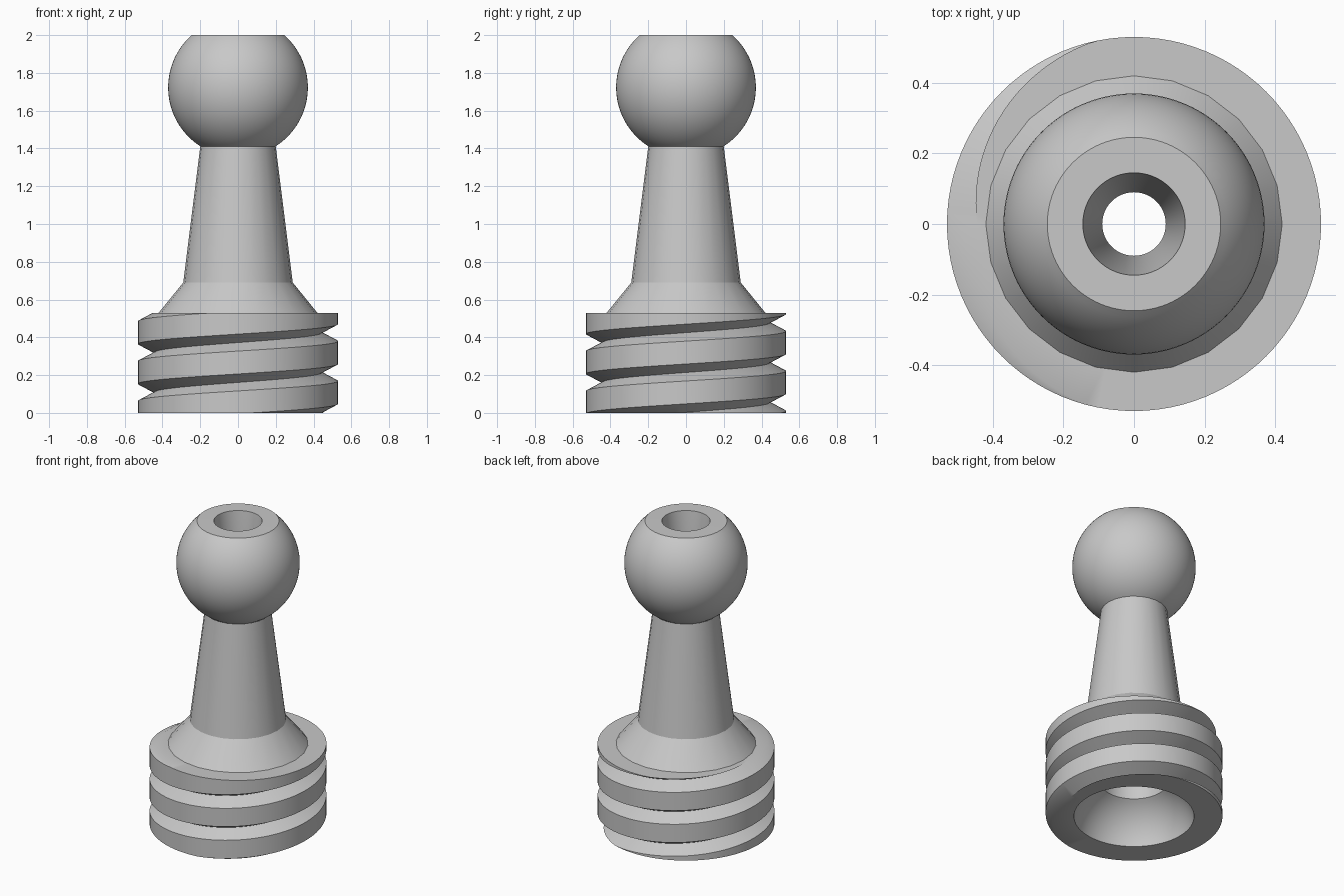
import bpy, bmesh, math

cube = bpy.data.objects.get("Cube")
if cube:
    bpy.data.objects.remove(cube, do_unlink=True)

grey = bpy.data.materials.new("light_grey")
grey.use_nodes = True
colour = (0.58, 0.58, 0.58, 1)
grey.diffuse_color = colour
grey.node_tree.nodes["Principled BSDF"].inputs["Base Color"].default_value = colour

BASE_TOP, CREST_R, ROOT_R = 0.53, 0.53, 0.445
PITCH, MOUTH, ROOT_Z = 0.211, 0.09, 0.425
BALL_R, BALL_Z = 0.37, 1.723
SOCKET_R, SOCKET_Z = 0.367, -0.07


def lathe(name, column, sides):
    """Spin column(turn), a list of (radius, height), around the z axis."""
    bm = bmesh.new()
    rings = []
    for s in range(sides + 1):
        a = 2 * math.pi * s / sides
        rings.append([bm.verts.new((r * math.cos(a), r * math.sin(a), z))
                      for r, z in column(s / sides)])
    for left, right in zip(rings, rings[1:]):
        for i in range(len(left) - 1):
            bm.faces.new((left[i], right[i], right[i + 1], left[i + 1]))
    bmesh.ops.remove_doubles(bm, verts=bm.verts, dist=0.0004)
    bmesh.ops.dissolve_degenerate(bm, edges=bm.edges, dist=0.0004)
    mesh = bpy.data.meshes.new(name)
    bm.to_mesh(mesh)
    bm.free()
    mesh.materials.append(grey)
    obj = bpy.data.objects.new(name, mesh)
    bpy.context.collection.objects.link(obj)
    bpy.ops.object.select_all(action="DESELECT")
    obj.select_set(True)
    bpy.context.view_layer.objects.active = obj
    bpy.ops.object.shade_smooth_by_angle(angle=math.radians(30))
    return obj


def arc(radius, centre, r_from, r_to, z_from, z_to, steps):
    """Points of a sphere outline between two radius/height ends."""
    a0 = math.atan2(z_from - centre, r_from)
    a1 = math.atan2(z_to - centre, r_to)
    angles = [a0 + (a1 - a0) * i / steps for i in range(steps + 1)]
    return [(radius * math.cos(a), centre + radius * math.sin(a)) for a in angles]


def thread_column(turn):
    """Cross-section of the screw, with the groove climbing by one pitch a turn."""
    points = [(0.36, 0)]
    for k in range(-5, 4):
        for side in (-1, 0, 1):
            z = ROOT_Z + (k + turn) * PITCH + side * MOUTH / 2
            z = min(max(z, 0), BASE_TOP)
            offset = (z - ROOT_Z - turn * PITCH + PITCH / 2) % PITCH - PITCH / 2
            depth = max(0, 1 - abs(offset) / (MOUTH / 2))
            points.append((CREST_R - (CREST_R - ROOT_R) * depth, z))
    return points + [(0.40, BASE_TOP)]


# Threaded base
lathe("threaded_base", thread_column, 96)

# Flared collar and tapering stem
neck = [(0.42, BASE_TOP), (0.29, 0.69), (0.2, 1.41)]
lathe("neck", lambda turn: neck, 24)

# Ball with a flat top
ball = arc(BALL_R, BALL_Z, 0.19, 0.246, 1.406, 2, 28) + [(0.145, 2)]
lathe("ball_head", lambda turn: ball, 96)

# Through bore, opening into a round socket underneath
bore = [(0.145, 2), (0.09, 1.5)]
bore += arc(SOCKET_R, SOCKET_Z, 0.2, 0.36, 0.237, 0, 12)
lathe("bore_and_socket", lambda turn: bore, 96)
